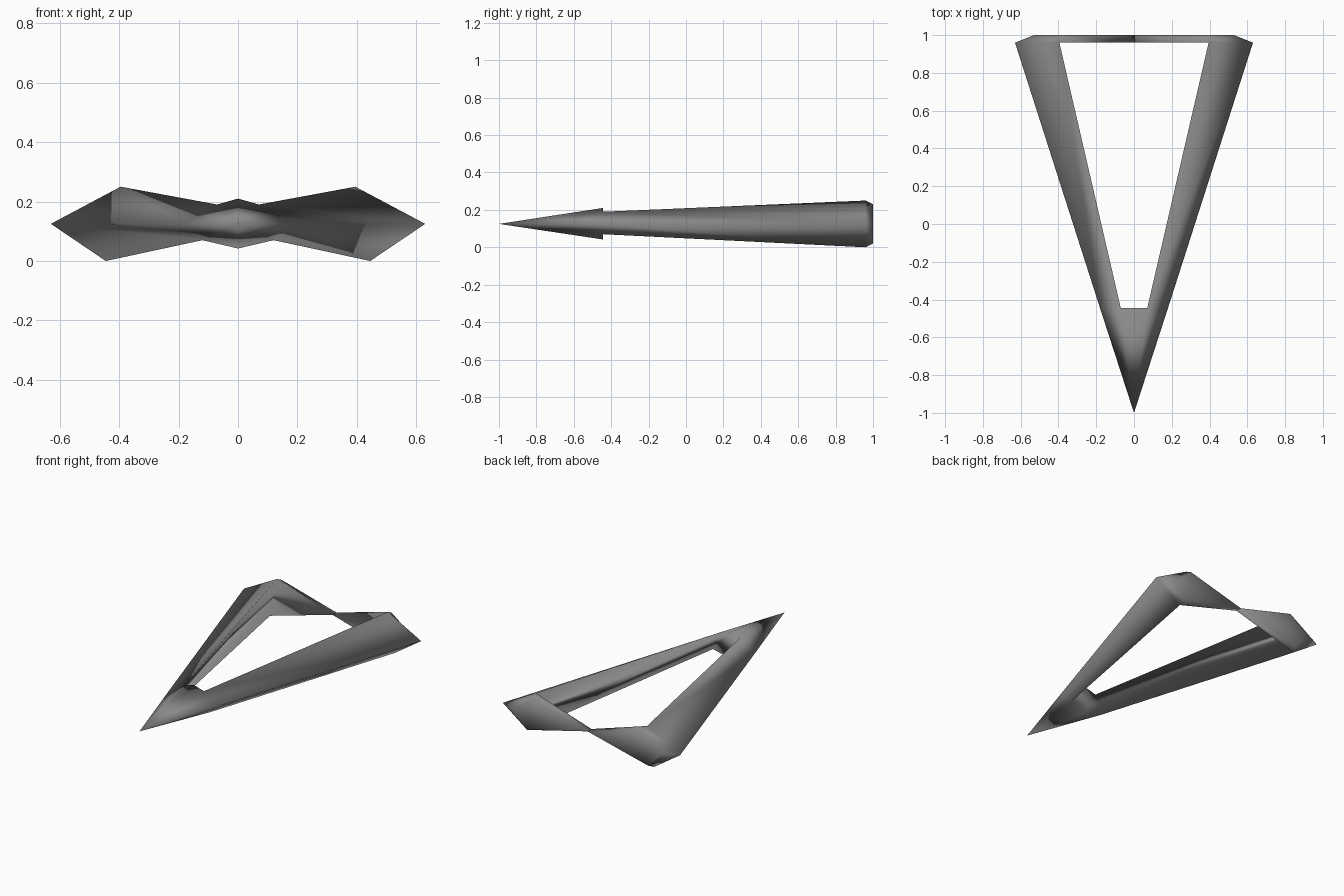
import bpy, bmesh

if "Cube" in bpy.data.objects:
    bpy.data.objects.remove(bpy.data.objects["Cube"])

# Single flat grey
grey = bpy.data.materials.new("dark_grey")
grey.diffuse_color = (0.25, 0.25, 0.25, 1)
grey.use_nodes = True
grey.node_tree.nodes["Principled BSDF"].inputs["Base Color"].default_value = grey.diffuse_color

# Key points of the right half: T = top, O = outer, B = bottom, C = centre line
P = {
    "tip": (0, -1, .125), "Tc": (0, -.445, .21), "Bc": (0, -.445, .042),
    "T0": (.07, -.445, .19), "O0": (.18, -.445, .125), "B0": (.12, -.445, .07),
    "T1": (.395, .96, .25), "O1": (.63, .96, .125), "B1": (.445, .96, 0),
    "T2": (.39, 1, .23), "O2": (.53, 1, .125), "B2": (.43, 1, .02),
    "C1": (0, .96, .125), "C2": (0, 1, .125),
}

PARTS = [
    # pointed nose and its flat rear
    "tip T0 Tc", "tip O0 T0", "tip B0 O0", "tip Bc B0", "Tc T0 B0 Bc",
    # long tapering arm: top, underside, inner wall
    "T0 O0 O1 T1", "O0 B0 B1 O1", "T0 T1 B1 B0",
    # bevelled corner
    "T1 O1 O2 T2", "O1 B1 B2 O2", "T2 O2 B2",
    # rear bar, pinched to a thin edge at the centre
    "T1 C1 B1", "T2 B2 C2", "T1 T2 C2 C1", "B1 C1 C2 B2",
]

# Build the half, mirror each face, weld on the centre line
mesh = bpy.data.meshes.new("triangular_frame")
bm = bmesh.new()
for side in (1, -1):
    verts = {k: bm.verts.new((side * x, y, z)) for k, (x, y, z) in P.items()}
    for part in PARTS:
        loop = [verts[k] for k in part.split()]
        bm.faces.new(loop if side == 1 else loop[::-1])
centre = [v for v in bm.verts if abs(v.co.x) < 1e-5
          and v.co.y < .5]
bmesh.ops.remove_doubles(bm, verts=centre, dist=1e-4)
bmesh.ops.recalc_face_normals(bm, faces=bm.faces[:])
for f in bm.faces:
    f.smooth = True
bm.to_mesh(mesh)
bm.free()

mesh.materials.append(grey)
frame = bpy.data.objects.new("triangular_frame", mesh)
bpy.context.collection.objects.link(frame)
